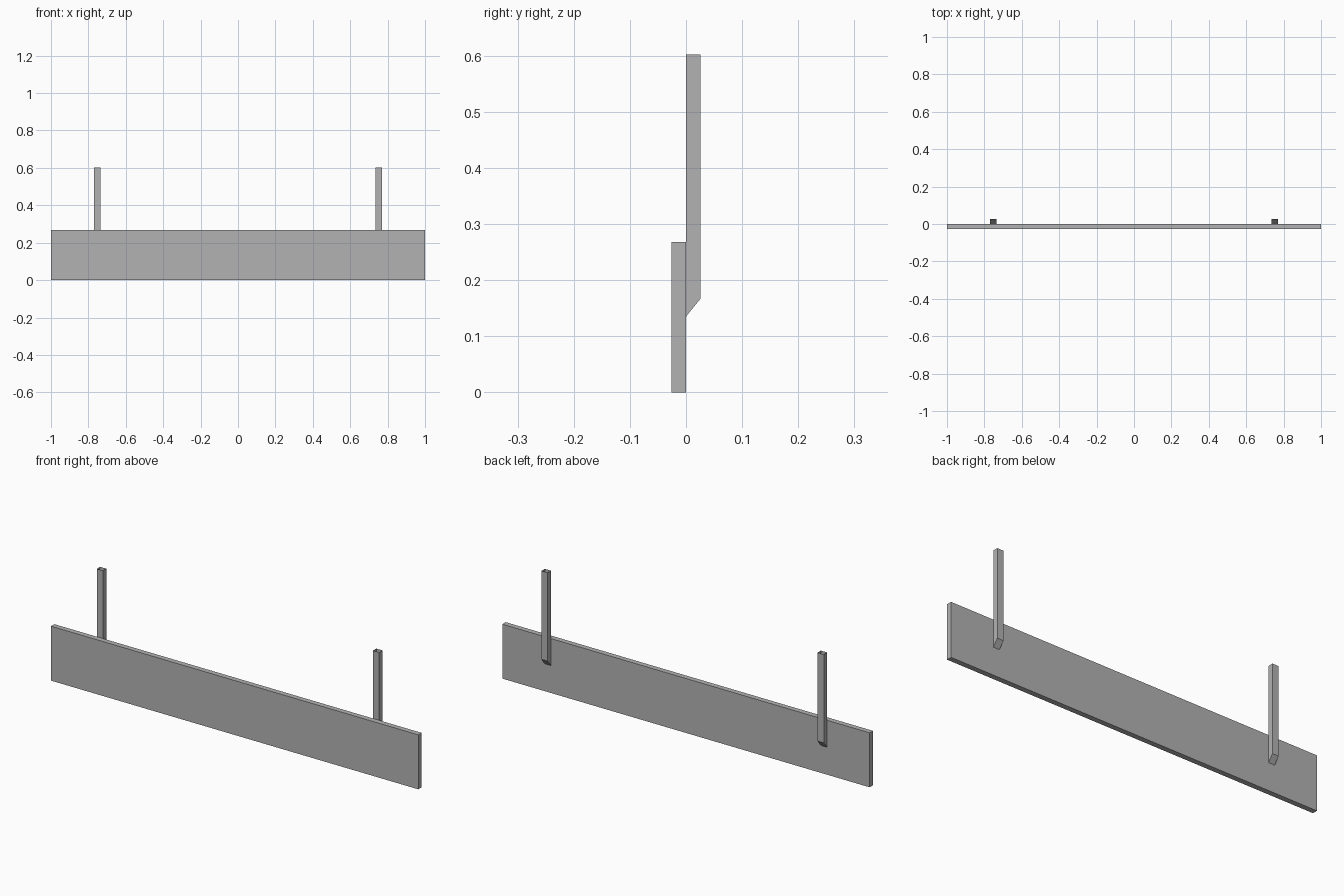
import bpy
import bmesh

cube = bpy.data.objects.get("Cube")
if cube:
    bpy.data.objects.remove(cube, do_unlink=True)

DEPTH = 0.026
BOARD_HEIGHT = 0.268
POST_TOP = 0.602
POST_WIDTH = 0.034
POST_X = 0.752

grey = bpy.data.materials.new("plain_grey")
grey.use_nodes = True
colour = (0.45, 0.45, 0.45, 1)
grey.diffuse_color = colour
grey.node_tree.nodes["Principled BSDF"].inputs["Base Color"].default_value = colour


def extrude_profile(name, profile, x, width, open_top=False):
    """Sweep a (y, z) outline along x, centred on x."""
    bm = bmesh.new()
    outline = [bm.verts.new((x - width / 2, y, z)) for y, z in profile]
    face = bm.faces.new(outline)
    swept = bmesh.ops.extrude_face_region(bm, geom=[face], use_keep_orig=True)
    moved = [g for g in swept["geom"] if isinstance(g, bmesh.types.BMVert)]
    bmesh.ops.translate(bm, verts=moved, vec=(width, 0, 0))
    bmesh.ops.recalc_face_normals(bm, faces=bm.faces)
    if open_top:
        caps = [f for f in bm.faces if f.normal.z > 0.9]
        bmesh.ops.delete(bm, geom=caps, context="FACES_ONLY")
    mesh = bpy.data.meshes.new(name)
    bm.to_mesh(mesh)
    bm.free()
    mesh.materials.append(grey)
    obj = bpy.data.objects.new(name, mesh)
    bpy.context.collection.objects.link(obj)
    return obj


# Long flat panel
extrude_profile("board", [(-DEPTH, 0), (0, 0), (0, BOARD_HEIGHT),
                          (-DEPTH, BOARD_HEIGHT)], 0, 2)

# Hollow posts on the back, with a slanted foot and an open top
post_profile = [(0, 0.135), (DEPTH, 0.167), (DEPTH, POST_TOP), (0, POST_TOP)]
for side, sign in (("left", 1), ("right", -1)):
    extrude_profile(side + "_post", post_profile, sign * POST_X, POST_WIDTH, open_top=True)
